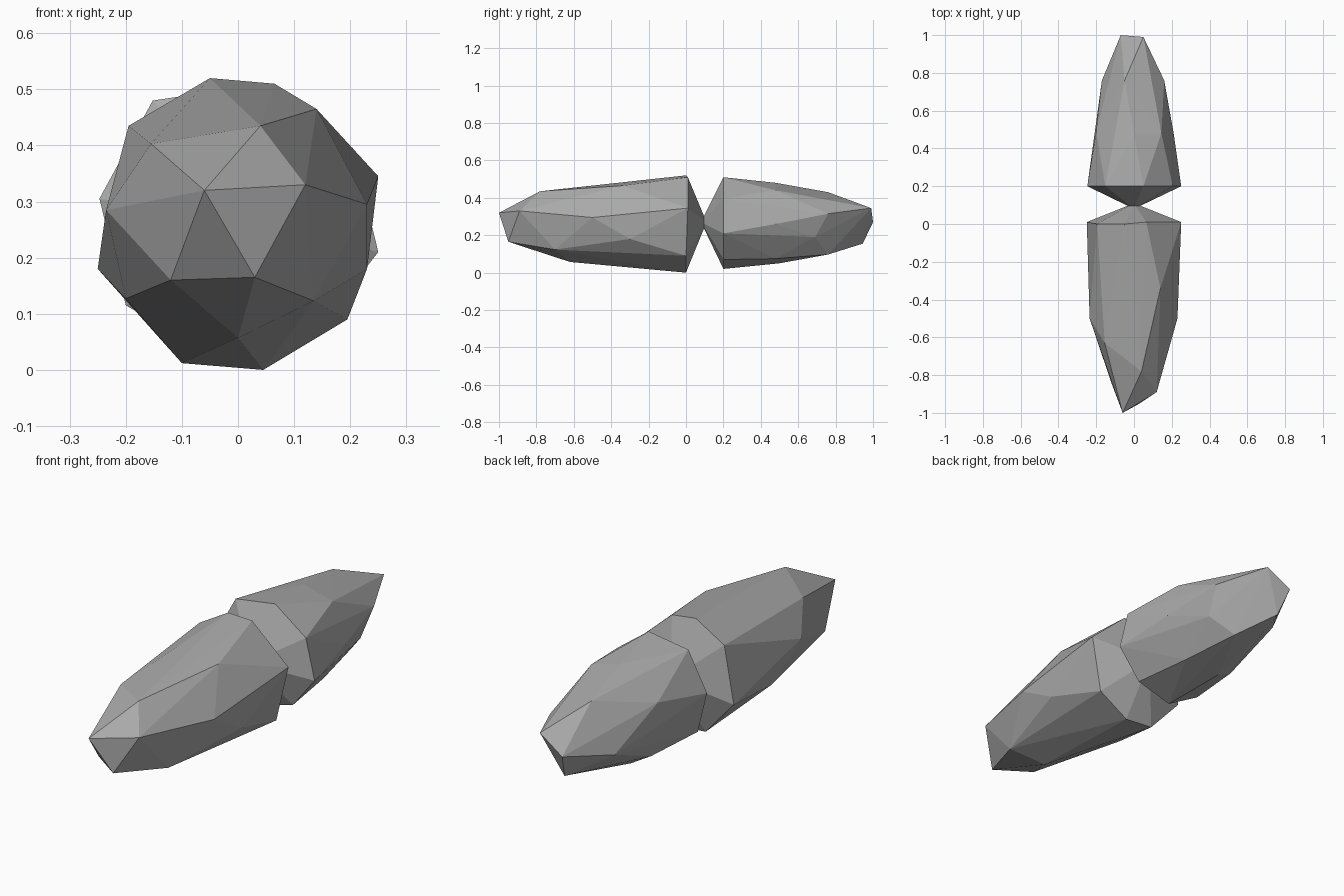
import bpy
import bmesh
from mathutils import Vector

default_cube = bpy.data.objects.get("Cube")
if default_cube:
    bpy.data.objects.remove(default_cube, do_unlink=True)


def make_material(name, colour):
    material = bpy.data.materials.new(name)
    material.use_nodes = True
    material.diffuse_color = colour
    shader = next(node for node in material.node_tree.nodes if node.type == "BSDF_PRINCIPLED")
    shader.inputs["Base Color"].default_value = colour
    return material


def faceted_pod(name, sections, material):
    """Wrap flat facets around a pod described by its cross-sections."""
    mesh = bpy.data.meshes.new(name)
    builder = bmesh.new()
    for section in sections:
        for corner in section:
            builder.verts.new(Vector(corner) / 100)
    hull = bmesh.ops.convex_hull(builder, input=builder.verts)
    unused = [item for item in hull["geom_interior"] if isinstance(item, bmesh.types.BMVert)]
    bmesh.ops.delete(builder, geom=unused, context="VERTS")
    bmesh.ops.recalc_face_normals(builder, faces=builder.faces)
    builder.to_mesh(mesh)
    builder.free()
    mesh.materials.append(material)
    pod = bpy.data.objects.new(name, mesh)
    bpy.context.collection.objects.link(pod)
    return pod


stone_grey = make_material("stone grey", (0.4, 0.4, 0.4, 1))

# Cross-section corners are in hundredths of a unit, from nose to inner point
front_nose = [(-6, -100, 32), (12, -89, 33), (3, -95, 16.5)]
front_shoulder = [(4, -78, 43.5), (-15.5, -63, 40.3), (-12, -84, 16),
                  (13.5, -70, 12.3), (0, -62, 5.7)]
front_middle = [(23, -50, 29.5), (14, -34, 46.5), (23, -30, 18),
                (-23.5, -50, 28.5), (-20, -34, 12.7)]
front_rim = [(-5, 0, 52), (6.5, 1, 51), (25, 1, 34.5), (19.5, 0, 9), (4.5, 0, 0),
             (-10, 0, 1.2), (-25, 1, 18), (-19.5, 0, 43.5)]
front_point = [(0, 11, 27)]

rear_nose = [(5, 99, 34.5), (-7, 100, 27), (-4.4, 94.5, 15.5)]
rear_shoulder = [(-5, 76, 43), (-17, 76, 21.5), (16, 76, 31.5),
                 (14, 69, 19), (5, 76, 9.7)]
rear_middle = [(14.5, 48, 44), (0, 48, 48), (-20, 49, 36), (-16, 48, 10),
               (-7, 50, 5), (21, 48, 26), (10, 48, 7.5)]
rear_rim = [(5, 20, 51), (-15.2, 20, 48), (-24.7, 20, 30.5), (-20, 20, 11.5),
            (-3.5, 20, 2), (14, 20, 7), (25, 20, 21), (20.5, 20, 39.5)]
rear_point = [(0, 8, 27)]

# Two pods meeting at their shallow inner points
faceted_pod("front_pod", [front_nose, front_shoulder, front_middle, front_rim, front_point], stone_grey)
faceted_pod("rear_pod", [rear_nose, rear_shoulder, rear_middle, rear_rim, rear_point], stone_grey)
